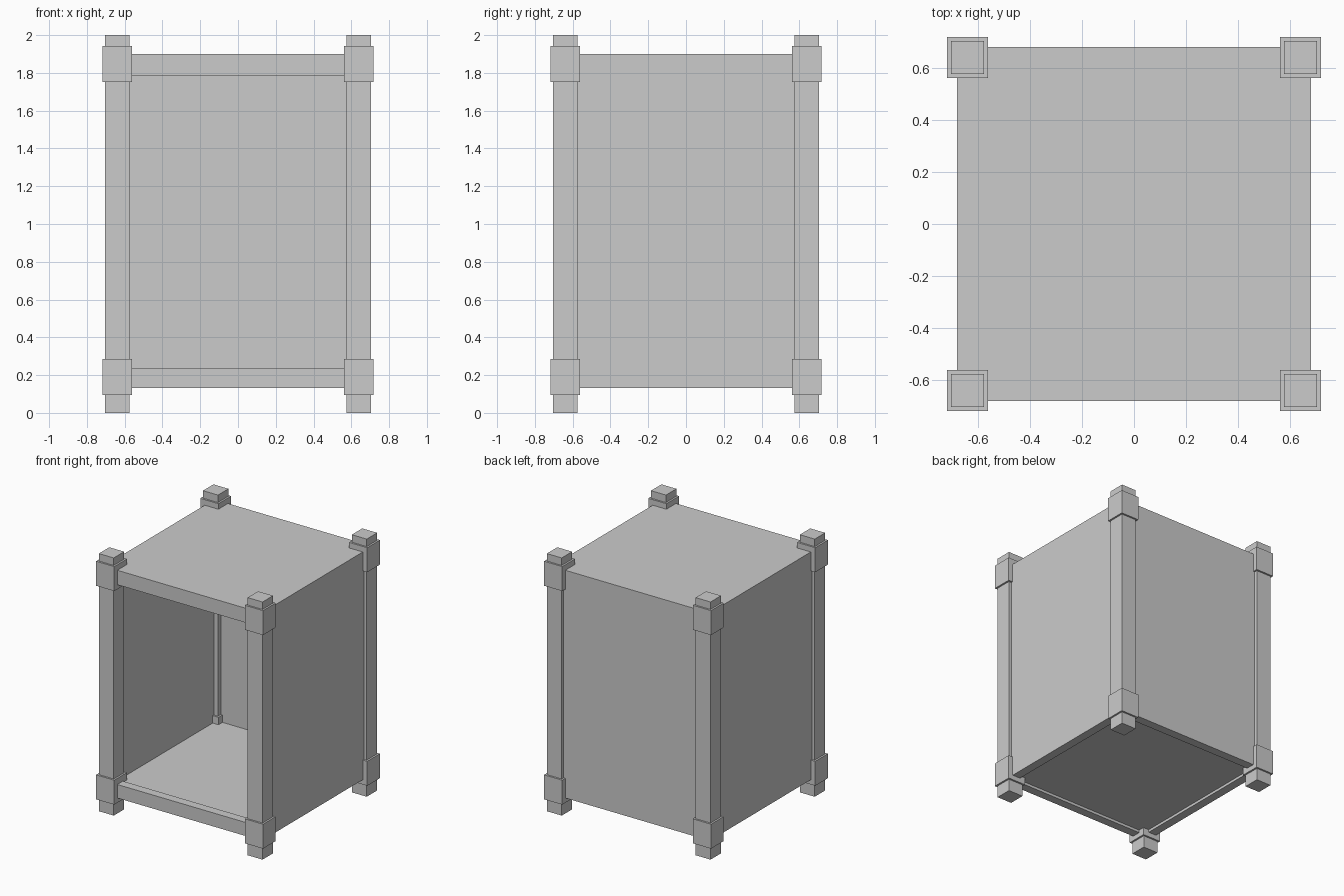
import bpy, bmesh
from mathutils import Matrix, Vector

if "Cube" in bpy.data.objects:
    bpy.data.objects.remove(bpy.data.objects["Cube"])


def box(name, lo, hi):
    """Axis-aligned box between two opposite corners."""
    lo, hi = Vector(lo), Vector(hi)
    bm = bmesh.new()
    bmesh.ops.create_cube(bm, size=1.0, matrix=Matrix.Diagonal((*(hi - lo), 1.0)))
    mesh = bpy.data.meshes.new(name)
    bm.to_mesh(mesh)
    bm.free()
    obj = bpy.data.objects.new(name, mesh)
    obj.location = (lo + hi) / 2
    bpy.context.collection.objects.link(obj)
    return obj


POST = 0.639                   # post centre distance in x and y
OUT, INN = 0.679, 0.61         # outer and inner faces of the panels
BASE, LID, TOP = 0.131, 1.787, 1.899


def post_box(name, cx, cy, half, z0, z1):
    return box(name, (cx - half, cy - half, z0), (cx + half, cy + half, z1))


# Corner posts with lower and upper collars
for sx, side in ((-1, "left"), (1, "right")):
    for sy, end in ((-1, "front"), (1, "back")):
        x, y = sx * POST, sy * POST
        post_box(f"{end}_{side}_post", x, y, 0.064, 0.0, 2.0)
        post_box(f"{end}_{side}_lower_collar", x, y, 0.078, 0.094, 0.284)
        post_box(f"{end}_{side}_upper_collar", x, y, 0.078, 1.752, 1.942)

# Side panels
for sx, side in ((-1, "left"), (1, "right")):
    x0, x1 = sorted((sx * INN, sx * OUT))
    box(f"{side}_panel", (x0, -POST, BASE), (x1, POST, LID))

# Back panel and the front rail below the opening
box("back_panel", (-POST, INN, BASE), (POST, OUT, LID))
box("front_rail", (-POST, -OUT, BASE), (POST, -INN, 0.236))

# Floor, slightly recessed from below, and thick lid covering all panels
box("floor", (-INN, -INN, 0.152), (INN, INN, 0.226))
box("lid", (-OUT, -OUT, LID), (OUT, OUT, TOP))
